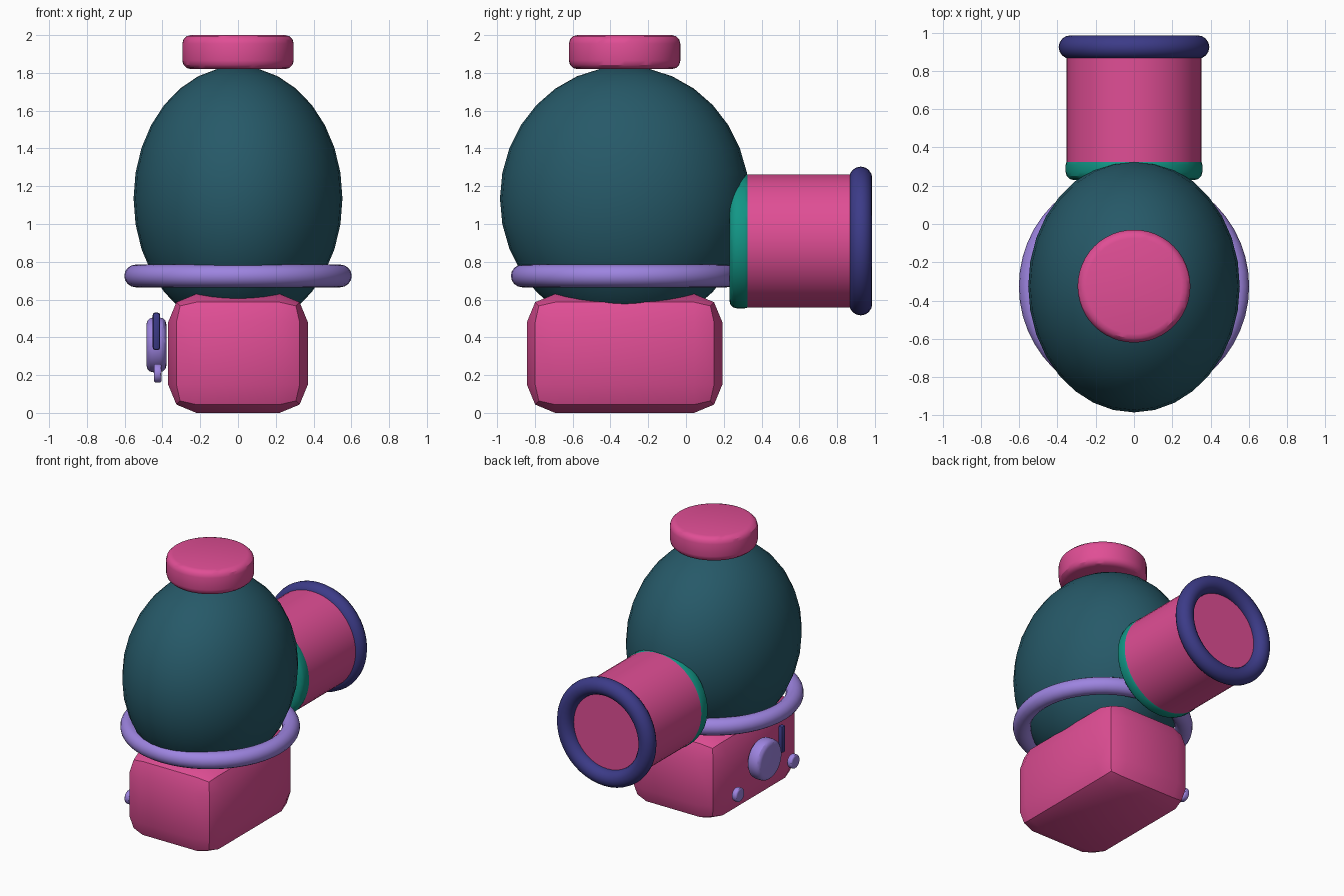
import bpy
import math

if "Cube" in bpy.data.objects:
    bpy.data.objects.remove(bpy.data.objects["Cube"])

HALF_PI = math.pi / 2


def material(name, rgb):
    """Flat colour from 0-255 display values."""
    m = bpy.data.materials.new(name)
    lin = [((c / 255 + 0.055) / 1.055) ** 2.4 for c in rgb]
    m.diffuse_color = (*lin, 1)
    m.use_nodes = True
    m.node_tree.nodes["Principled BSDF"].inputs["Base Color"].default_value = m.diffuse_color
    return m


pink = material("pink", (224, 78, 149))
dark_teal = material("dark teal", (38, 89, 104))
green_teal = material("green teal", (18, 150, 134))
navy = material("navy", (60, 59, 136))
lilac = material("lilac", (157, 132, 224))


def finish(name, mat, bevel=0, segments=3):
    """Name, colour, bevel and shade the active object."""
    ob = bpy.context.object
    ob.name = name
    ob.data.materials.append(mat)
    bpy.ops.object.transform_apply(location=False, rotation=True, scale=True)
    if bevel:
        mod = ob.modifiers.new("rounded edges", 'BEVEL')
        mod.width = bevel
        mod.segments = segments
        mod.limit_method = 'ANGLE'
        mod.angle_limit = math.radians(40)
        bpy.ops.object.modifier_apply(modifier=mod.name)
    bpy.ops.object.shade_smooth_by_angle(angle=math.radians(30))
    return ob


def box(name, mat, loc, size, bevel, segments):
    bpy.ops.mesh.primitive_cube_add(size=1, location=loc)
    bpy.context.object.scale = size
    return finish(name, mat, bevel, segments)


def disc(name, mat, loc, radius, depth, rot=(0, 0, 0), bevel=0):
    bpy.ops.mesh.primitive_cylinder_add(
        vertices=48, radius=radius, depth=depth, location=loc, rotation=rot)
    return finish(name, mat, bevel)


def ring(name, mat, loc, major, minor, rot=(0, 0, 0)):
    bpy.ops.mesh.primitive_torus_add(
        major_radius=major, minor_radius=minor, major_segments=48,
        minor_segments=16, location=loc, rotation=rot)
    return finish(name, mat)


CY = -0.325          # centre line of the body
ALONG_Y = (HALF_PI, 0, 0)
ALONG_X = (0, HALF_PI, 0)

# Egg-shaped body with its collar and top cap
bpy.ops.mesh.primitive_uv_sphere_add(
    segments=32, ring_count=16, radius=1, location=(0, CY, 1.135))
bpy.context.object.scale = (0.553, 0.66, 0.70)
finish("body", dark_teal)
ring("collar", lilac, (0, CY, 0.725), 0.542, 0.06)
disc("top_cap", pink, (0, CY, 1.91), 0.295, 0.18, bevel=0.045)

# Chamfered base block
box("base", pink, (0, CY, 0.315), (0.74, 1.035, 0.63), 0.15, 2)

# Rear pipe: gasket, tube and rim
PZ = 0.91
disc("pipe_gasket", green_teal, (0, 0.29, PZ), 0.357, 0.12, ALONG_Y, 0.04)
disc("pipe", pink, (0, 0.605, PZ), 0.353, 0.63, ALONG_Y)
ring("pipe_rim", navy, (0, 0.925, PZ), 0.333, 0.061, ALONG_Y)

# Controls on the left side of the base
disc("dial", lilac, (-0.432, -0.30, 0.36), 0.145, 0.105, ALONG_X, 0.035)
box("lever", navy, (-0.432, -0.50, 0.432), (0.04, 0.045, 0.2), 0.015, 2)
for i, y in enumerate((0.0, -0.645)):
    disc(f"knob_{i + 1}", lilac, (-0.425, y, 0.21), 0.05, 0.042, ALONG_X, 0.012)
